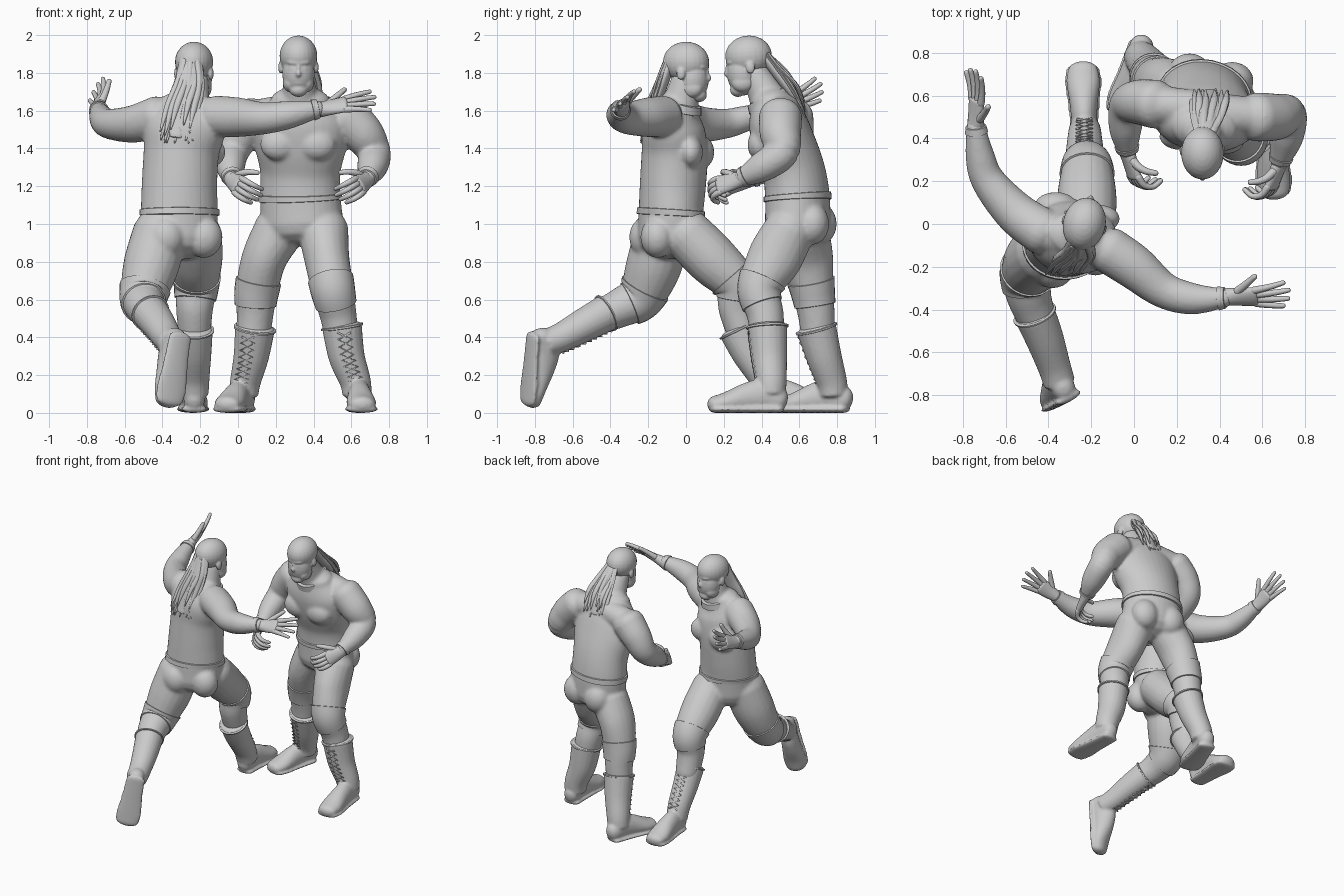
import bpy, bmesh, math, random
from mathutils import Vector, Matrix

if bpy.data.objects.get("Cube"):
    bpy.data.objects.remove(bpy.data.objects["Cube"], do_unlink=True)
random.seed(4)
X, Z = Vector((1, 0, 0)), Vector((0, 0, 1))
grey = bpy.data.materials.new("plain grey")
grey.use_nodes = True
grey.diffuse_color = (.6, .6, .6, 1)
for node in grey.node_tree.nodes:
    if node.type == "BSDF_PRINCIPLED":
        node.inputs["Base Color"].default_value = grey.diffuse_color

def at(points, t):
    """Smooth point on a path of (x, y, z, width radius, depth radius)."""
    full = [Vector(tuple(p) + (p[3],) * (5 - len(p))) for p in points]
    last = len(full) - 1
    i = max(0, min(int(t), last - 1))
    f = t - i
    a, b, c, d = full[max(i - 1, 0)], full[i], full[i + 1], full[min(i + 2, last)]
    return b + (c - a) * (f / 2) + (a * 2 - b * 5 + c * 4 - d) * (f * f / 2) + (b * 3 - a - c * 3 + d) * (f ** 3 / 2)

def tube(bm, points, side=X, side_end=None, start=0, end=None, grow=0, cap=.7, segs=20, steps=6):
    """Closed loft along a path with elliptical sections and rounded ends."""
    end = len(points) - 1 if end is None else end
    count = max(2, round((end - start) * steps))
    rows = [at(points, start + (end - start) * k / count) for k in range(count + 1)]
    centres = [Vector(r[:3]) for r in rows]
    sections = []
    for k, r in enumerate(rows):
        t = (centres[min(k + 1, count)] - centres[max(k - 1, 0)]).normalized()
        sections.append((centres[k], t, r[3] + grow, r[4] + grow, side.lerp(side_end or side, k / count)))

    def rounded(section, sign):
        c, t, w, d, s = section
        turns = [math.radians(angle) for angle in (25, 50, 75)]
        return [(c + t * sign * min(w, d) * cap * math.sin(a), t, w * math.cos(a), d * math.cos(a), s) for a in turns]
    sections = rounded(sections[0], -1)[::-1] + sections + rounded(sections[-1], 1)
    rings = []
    for c, t, w, d, s in sections:
        u = (s - t * s.dot(t)).normalized()
        v = t.cross(u)
        angles = [math.tau * j / segs for j in range(segs)]
        rings.append([bm.verts.new(c + u * w * math.cos(a) + v * d * math.sin(a)) for a in angles])
    for lower, upper in zip(rings, rings[1:]):
        for j in range(segs):
            m = (j + 1) % segs
            bm.faces.new((lower[j], lower[m], upper[m], upper[j]))
    bm.faces.new(rings[0][::-1])
    bm.faces.new(rings[-1])

def lump(bm, frame, centre, radii):
    place = Matrix.Translation(centre) @ Matrix.Diagonal((*radii, 1))
    bmesh.ops.create_uvsphere(bm, u_segments=24, v_segments=14, radius=1, matrix=frame @ place)

def finish(name, bm, voxel=0, smooth=0):
    bmesh.ops.recalc_face_normals(bm, faces=bm.faces)
    mesh = bpy.data.meshes.new(name)
    bm.to_mesh(mesh)
    bm.free()
    mesh.materials.append(grey)
    obj = bpy.data.objects.new(name, mesh)
    bpy.context.collection.objects.link(obj)
    bpy.ops.object.select_all(action="DESELECT")
    obj.select_set(True)
    bpy.context.view_layer.objects.active = obj
    bpy.ops.object.shade_smooth_by_angle(angle=math.radians(50))
    if voxel:
        blend = obj.modifiers.new("blend", "REMESH")
        blend.mode, blend.voxel_size, blend.use_smooth_shade = "VOXEL", voxel, True
        relax = obj.modifiers.new("relax", "SMOOTH")
        relax.factor, relax.iterations = .5, smooth

def band(name, points, start, end, grow, side=X, side_end=None):
    bm = bmesh.new()
    tube(bm, points, side, side_end, start, end, grow, cap=.06, segs=28, steps=12)
    finish(name, bm)

def head(name, centre, forward):
    f = Vector(forward).normalized()
    s = f.cross(Z).normalized()
    frame = Matrix((s, f, s.cross(f))).transposed().to_4x4()
    frame.translation = centre
    bm = bmesh.new()
    lump(bm, frame, (0, -.01, .05), (.1, .124, .107))       # cranium
    lump(bm, frame, (0, .028, -.04), (.086, .084, .118))    # face
    lump(bm, frame, (0, .06, -.125), (.048, .042, .038))    # chin
    lump(bm, frame, (0, .104, -.035), (.016, .024, .022))   # nose tip
    lump(bm, frame, (0, .098, -.012), (.011, .02, .035))    # nose bridge
    lump(bm, frame, (0, .08, .022), (.062, .032, .02))      # brow
    lump(bm, frame, (0, .084, -.085), (.034, .022, .018))   # lips
    for m in (-1, 1):
        lump(bm, frame, (m * .094, -.015, -.012), (.013, .024, .034))  # ear
        lump(bm, frame, (m * .045, .03, -.09), (.038, .06, .05))       # jaw
        lump(bm, frame, (m * .033, .091, -.006), (.014, .012, .009))   # eye
    finish(name, bm, .006, 5)

def hair(name, points):
    bm = bmesh.new()
    tube(bm, points, cap=.3)
    for _ in range(14):
        shift, drop = random.uniform(-.075, .075), random.uniform(-.04, .07)
        lock = []
        for i, p in enumerate(points):
            spread = shift * (.5, .9, 1.1, 1.2)[i]
            lift = math.sqrt(1 - (spread / .1) ** 2) * p[4] * random.uniform(.3, 1)
            thick = (.016, .009) if i < 3 else (.004, .004)
            lock.append((p[0] + spread, p[1] + lift * (1 if p[1] > .3 else -1), p[2] + drop * i / 3, *thick))
        tube(bm, lock, segs=8)
    finish(name, bm)

def hand(name, wrist, direction, thumb, palm_sign, curl, fan):
    w, d, t = Vector(wrist), Vector(direction).normalized(), Vector(thumb)
    t = (t - d * t.dot(d)).normalized()
    n = d.cross(t) * palm_sign
    bm = bmesh.new()
    palm = [(*(w + d * a), b, c) for a, b, c in ((-.02, .042, .04), (.04, .05, .03), (.115, .056, .024))]
    tube(bm, palm, t, segs=16)

    def finger(base, aim, length, bend, radius):
        path, p, angle = [], base, bend * .3
        for k in range(4):
            path.append((*p, radius * (1 - .12 * k)))
            p = p + (aim * math.cos(angle) + n * math.sin(angle)) * length / 3
            angle += bend * .75
        tube(bm, path, t if aim.dot(d) > .8 else n, segs=10, steps=4, cap=1)
    for i, length in enumerate((.145, .16, .15, .125)):
        offset = 1.5 - i
        finger(w + d * .115 + t * offset * .027, (d + t * offset * fan).normalized(), length, curl, .018)
    finger(w + d * .035 + t * .035, (d * .75 + t * .7).normalized(), .125, curl * .5, .021)
    finish(name, bm)

def boot(name, shaft, heel, toe, up=Z):
    h, span = Vector(heel), Vector(toe) - Vector(heel)
    s = span.cross(up).normalized()
    bm = bmesh.new()
    tube(bm, shaft, s, cap=.2)
    outline = ((.12, .056, .07), (.3, .06, .09), (.5, .066, .08), (.75, .078, .056), (.9, .07, .045))
    tube(bm, [(*(h + span * a + up * c), b, c) for a, b, c in outline], s, cap=.9)
    tube(bm, [(*(h + span * a + up * .02), b + .01, .02) for a, b, c in outline], s, cap=1.6)
    finish(name, bm, .009, 3)
    band(name + "_cuff", shaft, 0, .1, .007, s)
    # crossed laces down the front of the shaft
    curve = bpy.data.curves.new(name + "_laces", "CURVE")
    curve.dimensions, curve.bevel_depth, curve.bevel_resolution = "3D", .006, 1
    curve.materials.append(grey)
    for sign in (-1, 1):
        line = curve.splines.new("POLY")
        line.points.add(9)
        for k, point in enumerate(line.points):
            row, ahead = at(shaft, .25 + k * .22), at(shaft, .35 + k * .22)
            axis = Vector((ahead - row)[:3]).normalized()
            front = (span - axis * span.dot(axis)).normalized()
            sign = -sign
            point.co = (*(Vector(row[:3]) + front * (row[3] - .004) + s * sign * .035), 1)
    bpy.context.collection.objects.link(bpy.data.objects.new(name + "_laces", curve))

def wrestler(who, facing, torso, hips, chest, neck, arms, legs):
    hips, chest = Vector(hips), Vector(chest)
    bm = bmesh.new()
    tube(bm, torso, hips, chest, segs=32)
    ends = [Vector(arm[0][:3]) for arm in arms]
    middle = (ends[0] + ends[1]) / 2 + Z * .03
    tube(bm, [(*p, .09) for p in (ends[0], middle, ends[1])], Z)
    for limb in (neck, *legs):
        tube(bm, limb)
    for arm in arms:
        tube(bm, arm, Z)
    # chest and seat muscles
    for row, across, depth, radii in ((3, chest, .12, (.1, .065, .085)), (0, hips, -.1, (.1, .09, .11))):
        front = Z.cross(across).normalized() * facing
        for m in (-.1, .1):
            lump(bm, Matrix(), Vector(torso[row][:3]) + across * m + front * depth, radii)
    finish(who + "_body", bm, .012, 4)
    band(who + "_belt", torso, .9, 1.12, .009, hips, hips.lerp(chest, .2))
    band(who + "_collar", neck, .1, .6, .016)
    for label, arm, leg in zip(("left", "right"), arms, legs):
        band(f"{who}_{label}_wristband", arm, 3.7, 3.95, .005, Z)
        band(f"{who}_{label}_knee_pad", leg, 1.7, 2.6, .007)

# Lunging wrestler, arms spread
wrestler("lunging", 1,
         [(-.31, -.085, .93, .2, .17), (-.31, -.08, 1.06, .205, .17), (-.31, -.07, 1.2, .2, .175),
          (-.3, -.06, 1.38, .2, .175), (-.28, -.07, 1.52, .215, .16), (-.26, -.06, 1.62, .16, .11)],
         (1, .3, 0), (1, -.3, 0), [(-.25, -.04, 1.6, .11), (-.24, -.02, 1.68, .09), (-.23, 0, 1.77, .075)],
         [[(-.42, -.04, 1.57, .11), (-.55, .05, 1.53, .1), (-.68, .2, 1.53, .08),
           (-.72, .32, 1.56, .068), (-.74, .46, 1.61, .043)],
          [(-.12, -.12, 1.57, .11), (0, -.2, 1.565, .105), (.14, -.31, 1.56, .085),
           (.28, -.35, 1.58, .073), (.43, -.345, 1.61, .044)]],
         [[(-.41, -.125, .96, .145), (-.46, -.17, .78, .148), (-.5, -.24, .62, .122),
           (-.49, -.34, .56, .105), (-.45, -.45, .51, .09)],
          [(-.22, 0, .95, .135), (-.22, .14, .81, .138), (-.22, .265, .68, .115),
           (-.23, .27, .55, .098), (-.23, .31, .4, .085)]])
head("lunging_head", (-.23, .01, 1.808), (.25, 1, 0))
hair("lunging_hair", [(-.25, -.08, 1.87, .06, .03), (-.26, -.13, 1.74, .08, .035),
                      (-.3, -.175, 1.6, .085, .03), (-.33, -.23, 1.46, .03, .012)])
hand("lunging_left_hand", (-.74, .47, 1.61), (.03, .9, .35), (.5, -.2, .8), 1, -.15, .14)
hand("lunging_right_hand", (.455, -.34, 1.61), (.95, 0, .2), (0, .7, .65), -1, .1, .16)
boot("lunging_left_boot", [(-.465, -.42, .53, .098), (-.42, -.53, .47, .09), (-.375, -.66, .4, .078),
                           (-.35, -.74, .37, .075)],
     (-.29, -.825, .45), (-.36, -.86, .025), Vector((-.45, .89, 0)).normalized())
boot("lunging_right_boot", [(-.23, .27, .44, .097), (-.23, .33, .32, .09), (-.23, .41, .19, .08),
                            (-.23, .44, .1, .075)], (-.23, .37, 0), (-.24, .76, 0))
# Crouching wrestler, leaning forward
wrestler("crouching", -1,
         [(.34, .59, 1, .22, .17), (.33, .59, 1.14, .215, .17), (.33, .57, 1.28, .215, .165),
          (.33, .52, 1.42, .245, .165), (.33, .48, 1.55, .24, .15), (.33, .45, 1.65, .16, .11)],
         (1, -.2, 0), (1, -.1, 0), [(.33, .45, 1.63, .11), (.325, .41, 1.71, .09), (.32, .36, 1.8, .075)],
         [[(.57, .5, 1.57, .115), (.66, .5, 1.48, .11), (.72, .51, 1.38, .09),
           (.71, .4, 1.3, .08), (.68, .29, 1.24, .046)],
          [(.1, .56, 1.57, .115), (.02, .57, 1.48, .105), (-.03, .55, 1.38, .088),
           (-.04, .44, 1.3, .076), (-.03, .34, 1.24, .046)]],
         [[(.45, .55, .97, .135), (.47, .47, .82, .12, .145), (.5, .39, .66, .112),
           (.53, .42, .52, .098), (.55, .43, .4, .09)],
          [(.22, .62, .97, .135), (.14, .64, .82, .12, .14), (.1, .67, .65, .112),
           (.09, .69, .52, .098), (.08, .7, .4, .09)]])
head("crouching_head", (.32, .325, 1.84), (0, -1, -.08))
hair("crouching_hair", [(.33, .41, 1.9, .05, .03), (.34, .49, 1.8, .06, .035),
                        (.35, .56, 1.7, .07, .03), (.35, .62, 1.59, .03, .012)])
hand("crouching_left_hand", (.68, .28, 1.235), (-.3, -.85, -.25), (-.45, 0, .9), 1, 1, .06)
hand("crouching_right_hand", (-.03, .33, 1.235), (.25, -.85, -.25), (.45, 0, .9), -1, 1, .06)
boot("crouching_left_boot", [(.55, .43, .46, .106), (.575, .44, .3, .096), (.62, .45, .17, .083),
                             (.63, .45, .1, .078)], (.63, .54, 0), (.66, .11, 0))
boot("crouching_right_boot", [(.09, .69, .45, .106), (.07, .73, .3, .094), (.04, .77, .17, .082),
                              (.03, .78, .1, .078)], (.05, .88, 0), (-.07, .49, 0))
